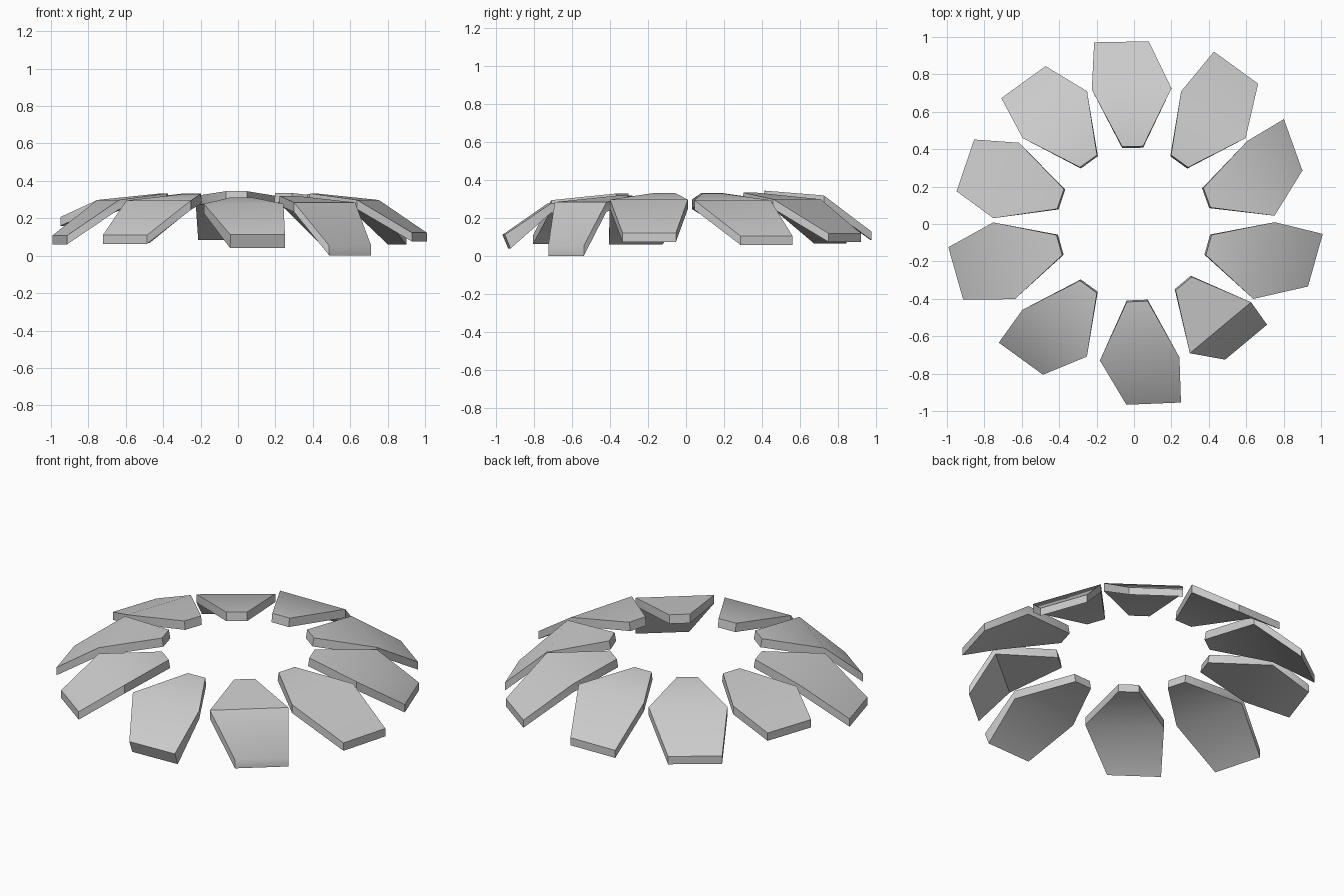
import bpy, bmesh, math
from mathutils import Vector

if "Cube" in bpy.data.objects:
    bpy.data.objects.remove(bpy.data.objects["Cube"])

# Each slab: angle, outer radius, outer sideways shift, fold height, outer height, rim depth, rim tuck
SLABS = [
    (91.0, 0.975, 0.05, 0.32, 0.13, 0.045, 0.0),
    (54.0, 0.997, 0.05, 0.30, 0.12, 0.045, 0.0),
    (19.8, 0.944, 0.11, 0.295, 0.107, 0.047, 0.0),
    (-15.7, 0.986, 0.076, 0.298, 0.123, 0.047, 0.0),
    (-50.2, 0.869, 0.056, 0.285, 0.055, 0.053, 0.0),
    (-87.6, 0.964, 0.065, 0.277, 0.113, 0.073, 0.03),
    (-126.0, 0.938, -0.066, 0.295, 0.11, 0.047, 0.0),
    (-164.2, 0.989, -0.005, 0.298, 0.108, 0.047, 0.0),
    (161.2, 0.9545, -0.006, 0.298, 0.207, 0.047, 0.0),
    (125.9, 0.961, 0.034, 0.298, 0.115, 0.047, 0.0),
]


def make_slab(index, angle, r_out, shift, z_fold, z_out, depth, tuck):
    a = math.radians(angle)
    u = Vector((math.cos(a), math.sin(a), 0))
    v = Vector((-math.sin(a), math.cos(a), 0))
    z_in = z_fold + 0.035 if z_fold < 0.31 else 0.345
    # Three cross rows: radius, sideways centre, half width, top height, depth, tuck
    rows = [
        (0.415, 0.0, 0.056, z_in, 0.05, 0.008),
        (0.722, 0.0, 0.213, z_fold, 0.05, 0.0),
        (r_out, shift, 0.146, z_out, depth, tuck),
    ]
    bm = bmesh.new()
    top, bot = [], []
    for r, c, w, z, d, tk in rows:
        for s in (-1, 1):
            p = u * r + v * (c + s * w)
            top.append(bm.verts.new(p + Vector((0, 0, z))))
            bot.append(bm.verts.new(p - u * tk + Vector((0, 0, z - d))))
    # Folded top and underside
    for k in (0, 2):
        for layer in (top, bot):
            bm.faces.new([layer[k + i] for i in (0, 2, 3, 1)])
    # Rim
    loop = [0, 2, 4, 5, 3, 1]
    for i, j in zip(loop, loop[1:] + loop[:1]):
        bm.faces.new((top[i], bot[i], bot[j], top[j]))
    bmesh.ops.recalc_face_normals(bm, faces=bm.faces)
    mesh = bpy.data.meshes.new(f"petal_slab_{index}")
    bm.to_mesh(mesh)
    bm.free()
    obj = bpy.data.objects.new(f"petal_slab_{index}", mesh)
    bpy.context.collection.objects.link(obj)
    return obj


# Ring of drooping slabs
slabs = [make_slab(i + 1, *row) for i, row in enumerate(SLABS)]

# Soft fold, sharp rim
for o in slabs:
    o.select_set(True)
bpy.context.view_layer.objects.active = slabs[0]
bpy.ops.object.shade_smooth_by_angle(angle=math.radians(46))
